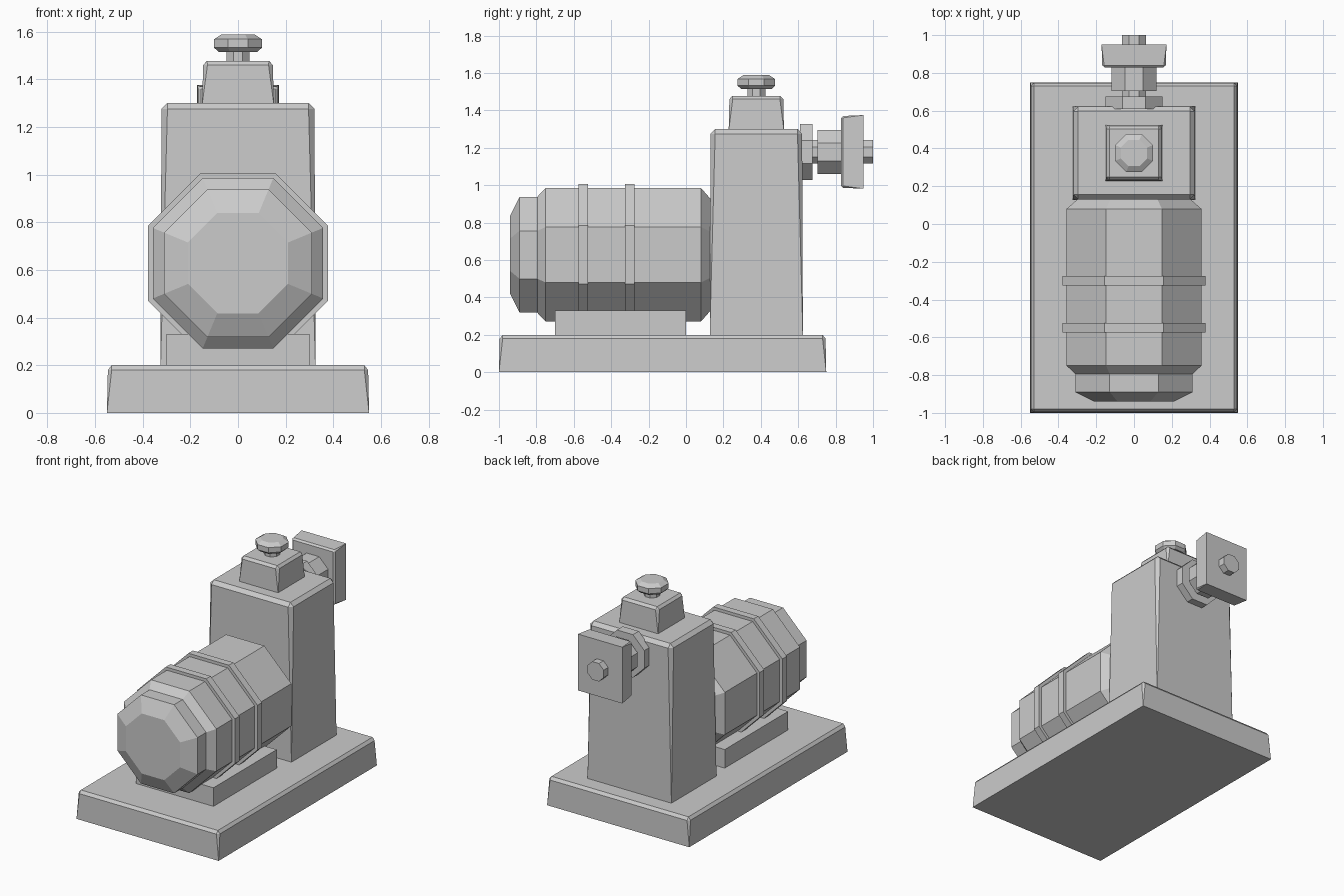
import bpy, bmesh
from math import pi, cos, sin

if "Cube" in bpy.data.objects:
    bpy.data.objects.remove(bpy.data.objects["Cube"])


def skin(name, rings):
    """Closed solid skinned through rings of 8 points each."""
    bm = bmesh.new()
    vs = [[bm.verts.new(p) for p in r] for r in rings]
    for a, b in zip(vs, vs[1:]):
        for i in range(8):
            j = (i + 1) % 8
            bm.faces.new((a[i], a[j], b[j], b[i]))
    bm.faces.new(vs[0][::-1])
    bm.faces.new(vs[-1])
    bmesh.ops.remove_doubles(bm, verts=bm.verts, dist=1e-5)
    bmesh.ops.recalc_face_normals(bm, faces=bm.faces)
    me = bpy.data.meshes.new(name)
    bm.to_mesh(me)
    bm.free()
    ob = bpy.data.objects.new(name, me)
    bpy.context.collection.objects.link(ob)
    return ob


def octagon(name, profile, axis, u, v):
    """Eight-sided turned part; profile holds (position, flat radius)."""
    rings = []
    for t, r in profile:
        k = r / cos(pi / 8)
        ring = []
        for i in range(8):
            a = pi / 8 + i * pi / 4
            p, q = u + k * cos(a), v + k * sin(a)
            ring.append((p, t, q) if axis == 'Y' else (p, q, t))
        rings.append(ring)
    return skin(name, rings)


def block(name, levels, axis, v):
    """Stacked rectangles; each level is (position, half u, half v, corner cut)."""
    rings = []
    for t, x, y, c in levels:
        pts = [(x, y - c), (x - c, y), (c - x, y), (-x, y - c),
               (-x, c - y), (c - x, -y), (x - c, -y), (x, c - y)]
        rings.append([(p, t, v + q) if axis == 'Y' else (p, v + q, t) for p, q in pts])
    return skin(name, rings)


# Base plate and motor foot
block("base_plate", [(0, .55, .875, 0), (.18, .546, .871, .016), (.2, .53, .855, 0)], 'Z', -.125)
block("motor_foot", [(.19, .30, .35, 0), (.33, .30, .35, 0)], 'Z', -.35)

# Column and stepped cap
block("column", [(.19, .325, .249, 0), (1.275, .321, .245, .025), (1.3, .297, .221, 0)], 'Z', .376)
block("column_cap", [(1.29, .151, .148, 0), (1.46, .146, .144, .018), (1.477, .13, .128, 0)], 'Z', .376)

# Knob on top
octagon("knob_stem", [(1.47, .048), (1.53, .048)], 'Z', 0, .376)
octagon("knob", [(1.515, .082), (1.532, .1), (1.568, .1), (1.588, .07)], 'Z', 0, .376)

# Motor along y, with end cap and bands
MZ = .628
octagon("motor_body", [(-.8, .305), (-.75, .357), (.08, .357), (.13, .30)], 'Y', 0, MZ)
octagon("motor_end_cap", [(-.94, .21), (-.89, .31), (-.79, .31)], 'Y', 0, MZ)
for i, y in enumerate((-.55, -.30)):
    octagon(f"motor_band_{i + 1}", [(y - .025, .378), (y + .025, .378)], 'Y', 0, MZ)

# Rear coupling: flange, shaft, hub and square plate
RZ = 1.178
octagon("rear_flange", [(.61, .15), (.675, .15)], 'Y', 0, RZ)
octagon("rear_shaft", [(.66, .063), (1.0, .063)], 'Y', 0, RZ)
octagon("rear_hub", [(.703, .118), (.84, .118)], 'Y', 0, RZ)
block("rear_plate", [(.828, .155, .18, 0), (.84, .168, .192, .01), (.95, .172, .197, 0)], 'Y', RZ)
